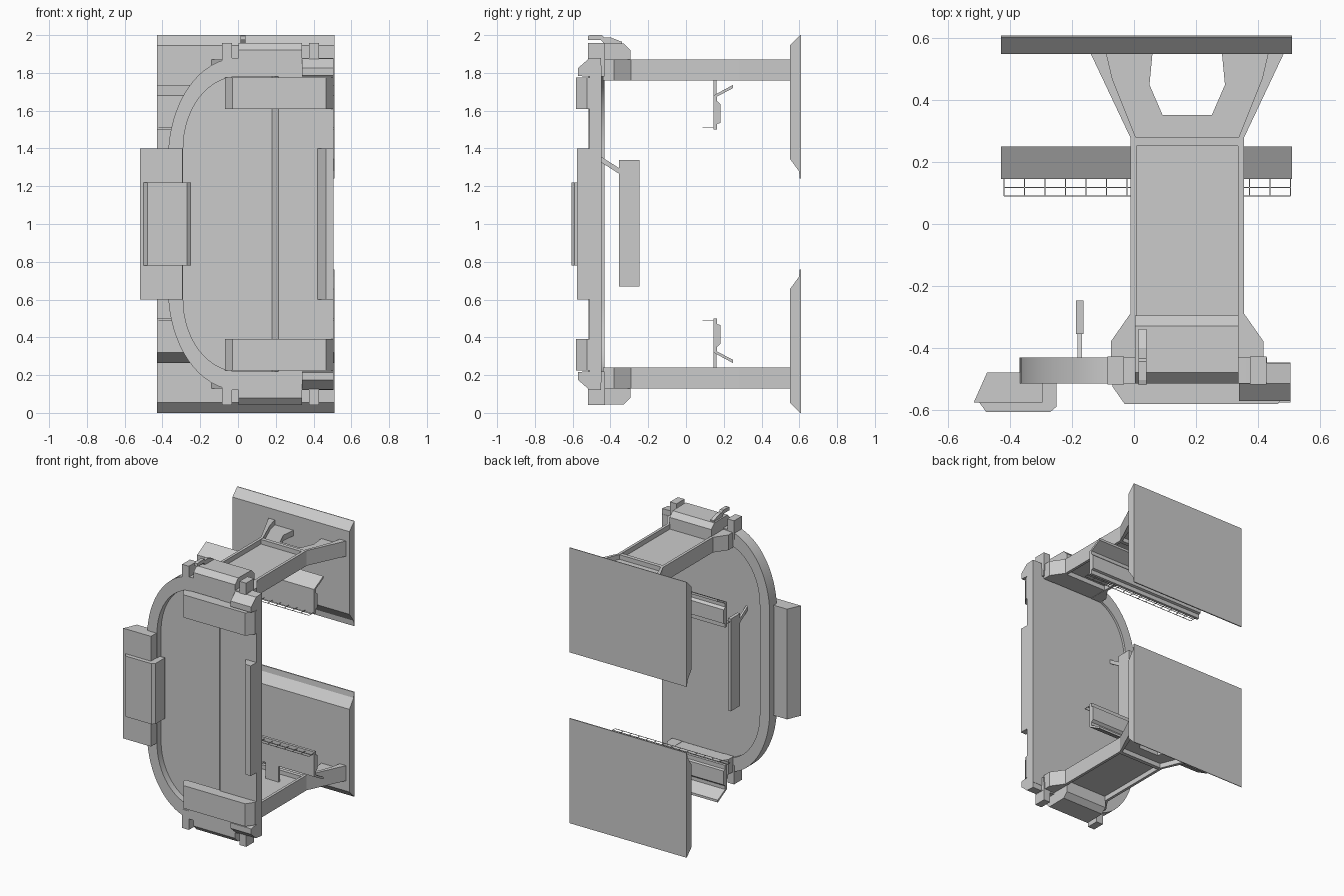
import bpy, bmesh, math

CX = 0.172  # centre line of the support arms


def prism(name, axis, pts, lo, hi, mirror=False, smooth=False):
    """Extrude a 2D outline along an axis; optionally add a copy flipped about z = 1."""
    place = {'x': lambda a, b, t: (t, a, b),
             'y': lambda a, b, t: (a, t, b),
             'z': lambda a, b, t: (a, b, t)}[axis]
    for flip in ((False, True) if mirror else (False,)):
        bm = bmesh.new()
        rows = []
        for t in (lo, hi):
            row = []
            for a, b in pts:
                x, y, z = place(a, b, t)
                row.append(bm.verts.new((x, y, 2 - z if flip else z)))
            rows.append(row)
        n = len(pts)
        bm.faces.new(rows[0])
        bm.faces.new(rows[1])
        for i in range(n):
            j = (i + 1) % n
            bm.faces.new((rows[0][i], rows[0][j], rows[1][j], rows[1][i]))
        bmesh.ops.recalc_face_normals(bm, faces=bm.faces)
        label = name if not mirror else name + ("_lower" if flip else "_upper")
        me = bpy.data.meshes.new(label)
        bm.to_mesh(me)
        bm.free()
        ob = bpy.data.objects.new(label, me)
        bpy.context.collection.objects.link(ob)
        if smooth:
            bpy.ops.object.select_all(action='DESELECT')
            ob.select_set(True)
            bpy.context.view_layer.objects.active = ob
            bpy.ops.object.shade_smooth_by_angle(angle=math.radians(25))


def box(name, x0, x1, y0, y1, z0, z1, mirror=False):
    prism(name, 'z', [(x0, y0), (x1, y0), (x1, y1), (x0, y1)], z0, z1, mirror)


def flip_x(pts):
    return [(2 * CX - x, y) for x, y in reversed(pts)]


def d_curve(rx, rz, zc, x_end, n=16):
    """D-shaped outline running from top right, around the left, to bottom right."""
    top = [(-rx * math.sin(a), zc + rz * math.cos(a))
           for a in (math.pi / 2 * i / n for i in range(n + 1))]
    top.insert(0, (x_end, zc + rz))
    return top + [(x, 2 - z) for x, z in reversed(top)]


# Rear plates with bevelled edges
prism("rear_plate", 'x', [(0.61, 2.0), (0.605, 2.0), (0.55, 1.945), (0.55, 1.345),
                          (0.598, 1.28), (0.602, 1.24), (0.61, 1.24)], -0.43, 0.51, True)

# Support arms: thin web, raised rims, forked rear end
half = [(-0.01, -0.40), (-0.01, 0.28), (-0.135, 0.555), (0.06, 0.555), (0.05, 0.45), (0.092, 0.353)]
prism("arm_web", 'z', half + flip_x(half), 1.795, 1.835, True)
rim = [(-0.075, -0.44), (-0.075, -0.38), (-0.012, -0.29), (-0.012, 0.28), (-0.142, 0.555),
       (-0.09, 0.555), (-0.07, 0.47), (0.008, 0.275), (0.008, -0.44)]
prism("arm_left_rim", 'z', rim, 1.76, 1.87, True)
prism("arm_right_rim", 'z', flip_x(rim), 1.76, 1.87, True)
box("arm_cross_rib", 0.0, 0.345, 0.252, 0.28, 1.765, 1.868, True)
foot = [(-0.074, -0.44), (-0.074, -0.38), (-0.01, -0.30)]
prism("arm_front_foot", 'z', foot + flip_x(foot), 1.762, 1.868, True)

# D-shaped door frame and its stepped panel
outer = d_curve(0.37, 0.53, 1.35, 0.43)
inner = d_curve(0.29, 0.38, 1.40, 0.43)
prism("door_frame", 'y', outer + inner[::-1], -0.515, -0.432, smooth=True)
prism("door_panel", 'y', d_curve(0.30, 0.39, 1.40, 0.50), -0.468, -0.448, smooth=True)
prism("door_raised_panel", 'z', [(0.18, -0.468), (0.215, -0.512), (0.506, -0.512),
                                 (0.506, -0.448), (0.18, -0.448)], 0.16, 1.84)

# Horizontal cover bars on the front
prism("cover_bar", 'z', [(-0.07, -0.50), (-0.07, -0.525), (-0.03, -0.582), (0.465, -0.582),
                         (0.506, -0.525), (0.506, -0.50)], 1.61, 1.775, True)

# Hinge housing, small lugs and corner brackets
prism("hinge_housing", 'x', [(-0.515, 1.78), (-0.515, 1.92), (-0.48, 1.957), (-0.33, 1.955),
                             (-0.295, 1.92), (-0.295, 1.80)], 0.003, 0.338, True)
for side, x0, x1 in (("left", -0.086, -0.032), ("right", 0.375, 0.428)):
    box(side + "_lug", x0, x1, -0.518, -0.428, 1.82, 1.957, True)
prism("corner_bracket", 'x', [(-0.572, 1.785), (-0.572, 1.825), (-0.515, 1.875),
                              (-0.45, 1.88), (-0.45, 1.78), (-0.535, 1.78)], 0.34, 0.506, True)

# Small latch on top
prism("top_latch", 'x', [(-0.52, 1.973), (-0.52, 1.995), (-0.505, 2.0), (-0.445, 2.0),
                         (-0.435, 1.988), (-0.40, 1.988), (-0.34, 1.965), (-0.34, 1.95),
                         (-0.43, 1.95), (-0.45, 1.973)], 0.014, 0.040)

# Left grip block with its front cover, and right grip
prism("left_grip", 'z', [(-0.518, -0.577), (-0.475, -0.48), (-0.295, -0.48), (-0.295, -0.577)], 0.6, 1.4)
prism("left_grip_cover", 'z', [(-0.50, -0.577), (-0.478, -0.607), (-0.27, -0.607), (-0.25, -0.59),
                               (-0.25, -0.48), (-0.30, -0.48), (-0.30, -0.577)], 0.78, 1.22)
prism("right_grip", 'z', [(0.422, -0.505), (0.422, -0.515), (0.465, -0.577), (0.506, -0.577),
                          (0.506, -0.505)], 0.6, 1.4)

# Paddle handle behind the door
box("paddle", -0.187, -0.163, -0.355, -0.247, 0.67, 1.34)
prism("paddle_link", 'x', [(-0.455, 1.36), (-0.345, 1.29), (-0.345, 1.26), (-0.455, 1.33)],
      -0.182, -0.168)

# Cross rails under the arms: plate, step, angled flap and hanger
prism("cross_rail", 'x', [(0.145, 1.50), (0.165, 1.50), (0.165, 1.53), (0.182, 1.535),
                          (0.182, 1.635), (0.165, 1.65), (0.165, 1.675), (0.25, 1.72),
                          (0.25, 1.737), (0.145, 1.68)], -0.43, 0.51, True)
box("rail_hanger", 0.12, 0.225, 0.145, 0.162, 1.66, 1.80, True)

# Thin wire grids on the rails
r = 0.0015
for y in (0.09, 0.118):
    box("grid_long_wire", -0.42, 0.506, y - r, y + r, 1.512 - r, 1.512 + r, True)
for i in range(15):
    x = -0.42 + i * 0.926 / 14
    box("grid_cross_wire", x - r, x + r, 0.09, 0.15, 1.512 - r, 1.512 + r, True)
